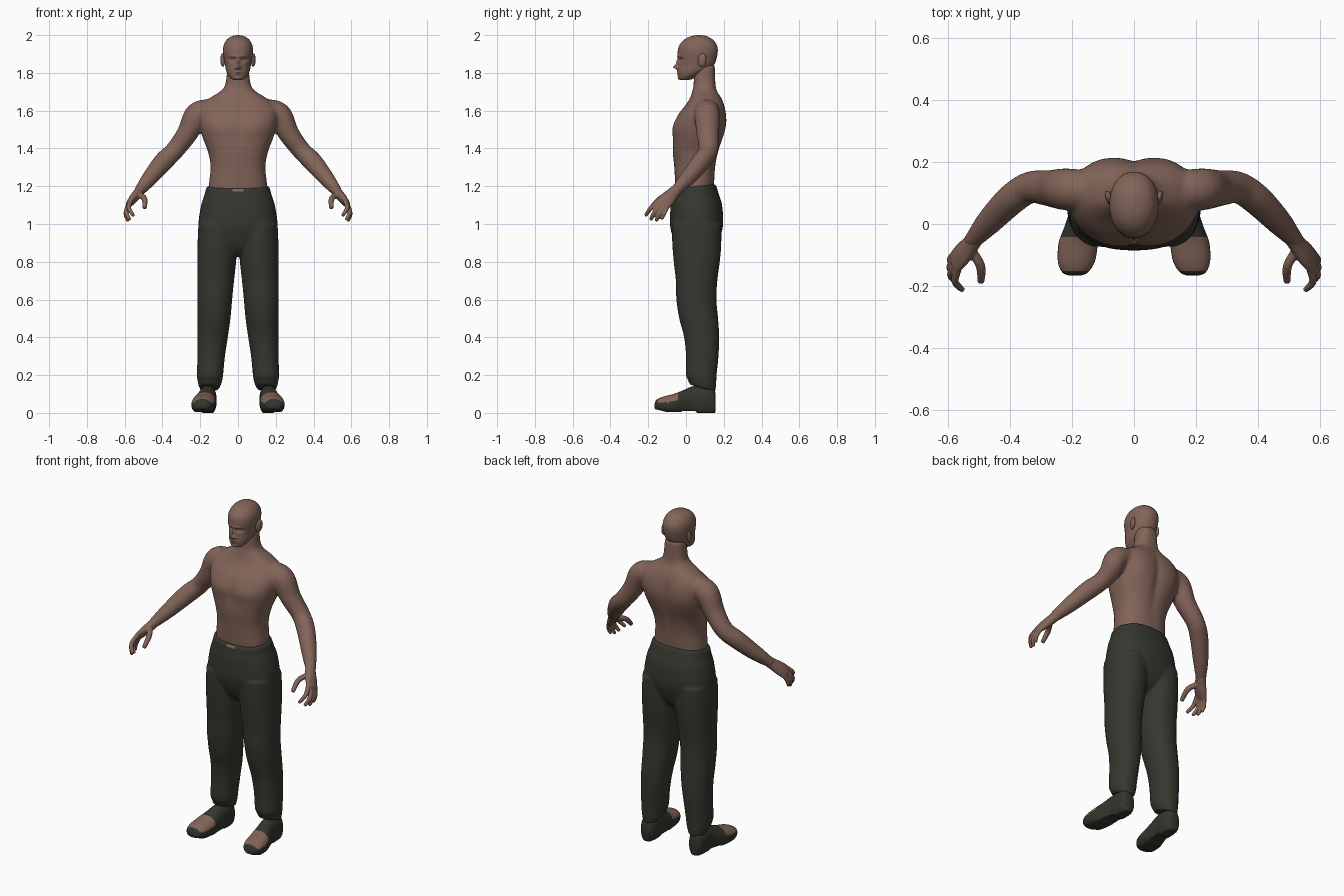
import bpy, bmesh, math
from mathutils import Vector, Matrix

if "Cube" in bpy.data.objects:
    bpy.data.objects.remove(bpy.data.objects["Cube"], do_unlink=True)


def material(name, colour):
    m = bpy.data.materials.new(name)
    m.use_nodes = True
    m.diffuse_color = (*colour, 1)
    m.node_tree.nodes["Principled BSDF"].inputs["Base Color"].default_value = (*colour, 1)
    return m


SKIN = material("brown skin", (0.225, 0.128, 0.098))
CLOTH = material("dark olive cloth", (0.038, 0.038, 0.029))
LEATHER = material("dark olive leather", (0.035, 0.035, 0.027))


def spline(rows, k):
    """Smoothly interpolate rows of numbers, k steps per row."""
    rows = [Vector(r) for r in rows]
    out = []
    for i in range(len(rows) - 1):
        a, b, c, d = (rows[max(i - 1, 0)], rows[i], rows[i + 1], rows[min(i + 2, len(rows) - 1)])
        for j in range(k):
            t = j / k
            out.append(0.5 * (2 * b + (c - a) * t + (2 * a - 5 * b + 4 * c - d) * t ** 2
                              + (3 * b - a - 3 * c + d) * t ** 3))
    return out + [rows[-1]]


def loft(bm, rings, power=2.0, n=32):
    """Skin a list of (centre, half axis u, half axis v) rings and cap the ends."""
    def wave(f):
        return math.copysign(abs(f) ** (2 / power), f)
    loops = []
    for c, u, v in rings:
        angles = [2 * math.pi * i / n for i in range(n)]
        loops.append([bm.verts.new(c + u * wave(math.cos(a)) + v * wave(math.sin(a))) for a in angles])
    for p, q in zip(loops, loops[1:]):
        for i in range(n):
            bm.faces.new((p[i], p[(i + 1) % n], q[(i + 1) % n], q[i]))
    bm.faces.new(loops[0])
    bm.faces.new(loops[-1])


def stack(bm, rows, side=1, power=2.0, k=5, n=32):
    """Loft of level rings: z, centre x, centre y, half width, half depth, tilt."""
    rings = [(Vector((side * x, y, z)), Vector((rx, 0, 0)), Vector((0, ry, ry * tilt)))
             for z, x, y, rx, ry, tilt in spline(rows, k)]
    loft(bm, rings, power, n)


def limb(bm, rows, side=1, across=(0, 1, 0), k=5, n=20):
    """Loft along a path: x, y, z, half width along 'across', half thickness."""
    rows = spline(rows, k)
    points = [Vector((side * r[0], r[1], r[2])) for r in rows]
    across = Vector((side * across[0], across[1], across[2]))
    rings = []
    for i, p in enumerate(points):
        t = (points[min(i + 1, len(points) - 1)] - points[max(i - 1, 0)]).normalized()
        u = (across - t * across.dot(t)).normalized()
        rings.append((p, u * rows[i][3], t.cross(u) * rows[i][4]))
    loft(bm, rings, 2, n)


def push(bm, centre, radii, move):
    """Soft push of the surface near a point."""
    for v in bm.verts:
        d2 = sum(((v.co[i] - centre[i]) / radii[i]) ** 2 for i in range(3))
        if d2 < 9:
            v.co += Vector(move) * math.exp(-d2)


def finish(bm, name, mats, voxel=0, smooth=0, angle=60):
    bmesh.ops.recalc_face_normals(bm, faces=bm.faces)
    me = bpy.data.meshes.new(name)
    bm.to_mesh(me)
    bm.free()
    ob = bpy.data.objects.new(name, me)
    bpy.context.collection.objects.link(ob)
    for m in mats:
        me.materials.append(m)
    bpy.ops.object.select_all(action="DESELECT")
    ob.select_set(True)
    bpy.context.view_layer.objects.active = ob
    if voxel:
        r = ob.modifiers.new("blend", "REMESH")
        r.mode, r.voxel_size = "VOXEL", voxel
        s = ob.modifiers.new("soften", "SMOOTH")
        s.factor, s.iterations = 0.5, smooth
        bpy.ops.object.modifier_apply(modifier=r.name)
        bpy.ops.object.modifier_apply(modifier=s.name)
    bpy.ops.object.shade_smooth_by_angle(angle=math.radians(angle))
    return ob


# Torso, neck and arms, blended into one skin
bm = bmesh.new()
stack(bm, [(1.13, 0, .045, .145, .093, 0), (1.2, 0, .046, .154, .102, 0),
           (1.3, 0, .047, .145, .109, 0), (1.38, 0, .051, .158, .121, 0),
           (1.46, 0, .064, .188, .134, 0), (1.52, 0, .072, .204, .14, 0),
           (1.58, 0, .085, .212, .126, 0), (1.63, 0, .1, .195, .102, 0),
           (1.67, 0, .105, .145, .082, 0), (1.7, 0, .1, .097, .068, 0),
           (1.73, 0, .099, .07, .059, 0), (1.78, 0, .098, .061, .057, 0),
           (1.84, 0, .1, .056, .053, 0)], power=2.4, n=64)
push(bm, (0, .21, 1.48), (.025, .06, .2), (0, -.014, 0))
push(bm, (0, -.07, 1.5), (.015, .05, .08), (0, .007, 0))
for s in (1, -1):
    push(bm, (s * .09, -.06, 1.5), (.06, .06, .045), (0, -.006, 0))
    push(bm, (s * .11, .2, 1.56), (.06, .06, .09), (0, .008, 0))
    limb(bm, [(.13, .11, 1.6, .06, .06), (.215, .112, 1.58, .068, .066),
              (.268, .115, 1.48, .06, .056), (.335, .118, 1.39, .052, .05),
              (.395, .08, 1.33, .05, .052), (.465, .01, 1.245, .043, .043),
              (.512, -.043, 1.188, .031, .032), (.53, -.062, 1.168, .027, .026)], s, n=28)
finish(bm, "torso_and_arms", [SKIN], .008, 12)

# Hands with fingers and thumb
FINGERS = {
    "index": [(.568, -.145, 1.122), (.578, -.185, 1.085), (.555, -.212, 1.047)],
    "middle": [(.575, -.128, 1.113), (.592, -.164, 1.065), (.575, -.186, 1.025)],
    "ring": [(.58, -.112, 1.103), (.594, -.14, 1.055), (.583, -.157, 1.018)],
    "pinky": [(.582, -.097, 1.095), (.595, -.115, 1.055), (.59, -.128, 1.026)],
    "thumb": [(.525, -.085, 1.155), (.496, -.135, 1.135), (.494, -.184, 1.088)],
}
for side, label in ((1, "left"), (-1, "right")):
    bm = bmesh.new()
    limb(bm, [(.505, -.035, 1.195, .028, .027), (.528, -.066, 1.165, .033, .026),
              (.555, -.098, 1.133, .041, .023), (.577, -.122, 1.107, .041, .016),
              (.582, -.128, 1.1, .034, .01)], side, (-.013, -.063, .035))
    for name, (a, b, c) in FINGERS.items():
        r = {"thumb": .0155, "pinky": .0105}.get(name, .0125)
        tip = Vector(c) + (Vector(c) - Vector(b)) * .04
        limb(bm, [(*a, r, r), (*b, r, r), (*c, r * .75, r * .75), (*tip, r * .4, r * .4)],
             side, (.3, 1, .2), n=12)
    finish(bm, label + "_hand", [SKIN], .004, 4)

# Head with a softly modelled face
bm = bmesh.new()
stack(bm, [(1.762, 0, -.008, .018, .018, 0), (1.768, 0, 0, .034, .036, 0),
           (1.785, 0, .012, .05, .052, 0), (1.81, 0, .035, .062, .078, 0),
           (1.84, 0, .053, .068, .094, 0), (1.87, 0, .06, .074, .1, 0),
           (1.91, 0, .062, .079, .106, 0), (1.945, 0, .064, .076, .1, 0),
           (1.975, 0, .066, .06, .077, 0), (1.993, 0, .068, .035, .045, 0),
           (2.0, 0, .07, .006, .008, 0)], power=2.15, k=9, n=112)
push(bm, (0, -.038, 1.772), (.022, .03, .012), (0, -.006, 0))      # chin
for s in (1, -1):
    push(bm, (s * .03, -.03, 1.869), (.017, .03, .01), (0, .013, 0))     # eye socket
    push(bm, (s * .026, -.036, 1.888), (.024, .03, .008), (0, -.006, 0))  # brow
    push(bm, (s * .031, -.022, 1.868), (.009, .03, .005), (0, -.005, 0))  # eyelid
    push(bm, (s * .012, -.042, 1.827), (.007, .03, .007), (0, -.01, 0))  # nostril
push(bm, (0, -.04, 1.856), (.009, .03, .02), (0, -.012, 0))        # nose bridge
push(bm, (0, -.044, 1.831), (.01, .03, .012), (0, -.023, 0))       # nose tip
push(bm, (0, -.042, 1.799), (.022, .03, .011), (0, -.007, 0))      # lips
push(bm, (0, -.048, 1.799), (.022, .03, .003), (0, .006, 0))       # mouth line
for s in (1, -1):
    ear = (Matrix.Translation((s * .081, .085, 1.868)) @ Matrix.Rotation(s * -.3, 4, "Z")
           @ Matrix.Rotation(-.15, 4, "X") @ Matrix.Diagonal((.011, .023, .036, 1)))
    bmesh.ops.create_uvsphere(bm, u_segments=20, v_segments=12, radius=1, matrix=ear)
finish(bm, "head", [SKIN])

# Trousers: hips and two legs blended together
bm = bmesh.new()
stack(bm, [(1.199, 0, .045, .166, .113, .1), (1.15, 0, .05, .179, .124, .05),
           (1.1, 0, .055, .195, .136, 0), (1.0, 0, .056, .209, .141, 0),
           (.93, 0, .055, .19, .125, 0), (.87, 0, .055, .11, .1, 0),
           (.83, 0, .055, .05, .06, 0)], power=2.3, n=56)
for s in (1, -1):
    stack(bm, [(1.0, .11, .056, .1, .13, 0), (.9, .11, .057, .104, .13, 0),
               (.8, .113, .057, .103, .122, 0), (.7, .118, .056, .097, .11, 0),
               (.6, .123, .055, .092, .106, 0), (.5, .127, .067, .087, .103, 0),
               (.4, .134, .083, .08, .093, 0), (.3, .142, .086, .073, .086, 0),
               (.2, .148, .081, .069, .081, 0), (.165, .149, .086, .064, .074, -.1),
               (.13, .152, .087, .053, .069, -.3)], s, 2.2, n=40)
trousers = finish(bm, "trousers", [CLOTH, SKIN], .008, 6)
for f in trousers.data.polygons:    # small gap at the front fastening
    c = f.center
    if abs(c.x) < .026 and c.y < 0 and 1.17 < c.z < 1.186:
        f.material_index = 1


def sole(y):
    """Height of the underside along the shoe: heel, arch, then raised toe."""
    return 0 if y > .055 else .01 if y > -.02 else .004 + max(0, -.1 - y) * .25


# Shoes with bare patches over the toes
for side, label in ((1, "left"), (-1, "right")):
    bm = bmesh.new()
    rows = [(-.166, .19, .035, .02, .012), (-.156, .19, .042, .042, .028),
            (-.12, .186, .042, .06, .044), (-.06, .18, .047, .063, .055),
            (-.01, .171, .055, .054, .067), (.04, .163, .065, .047, .077),
            (.1, .16, .066, .047, .079), (.14, .16, .064, .04, .074),
            (.156, .16, .055, .028, .05)]
    rings = [(Vector((side * x, y, z)), Vector((rx, 0, 0)), Vector((0, 0, rz)))
             for y, x, z, rx, rz in spline(rows, 6)]
    loft(bm, rings, 2.3, 48)
    for v in bm.verts:
        v.co.z = max(v.co.z, sole(v.co.y))
    bmesh.ops.recalc_face_normals(bm, faces=bm.faces)
    for f in bm.faces:
        c = f.calc_center_median()
        if -.152 < c.y < -.045 and c.z > .055 and f.normal.z > .2:
            f.material_index = 1
    finish(bm, label + "_shoe", [LEATHER, SKIN], angle=45)
